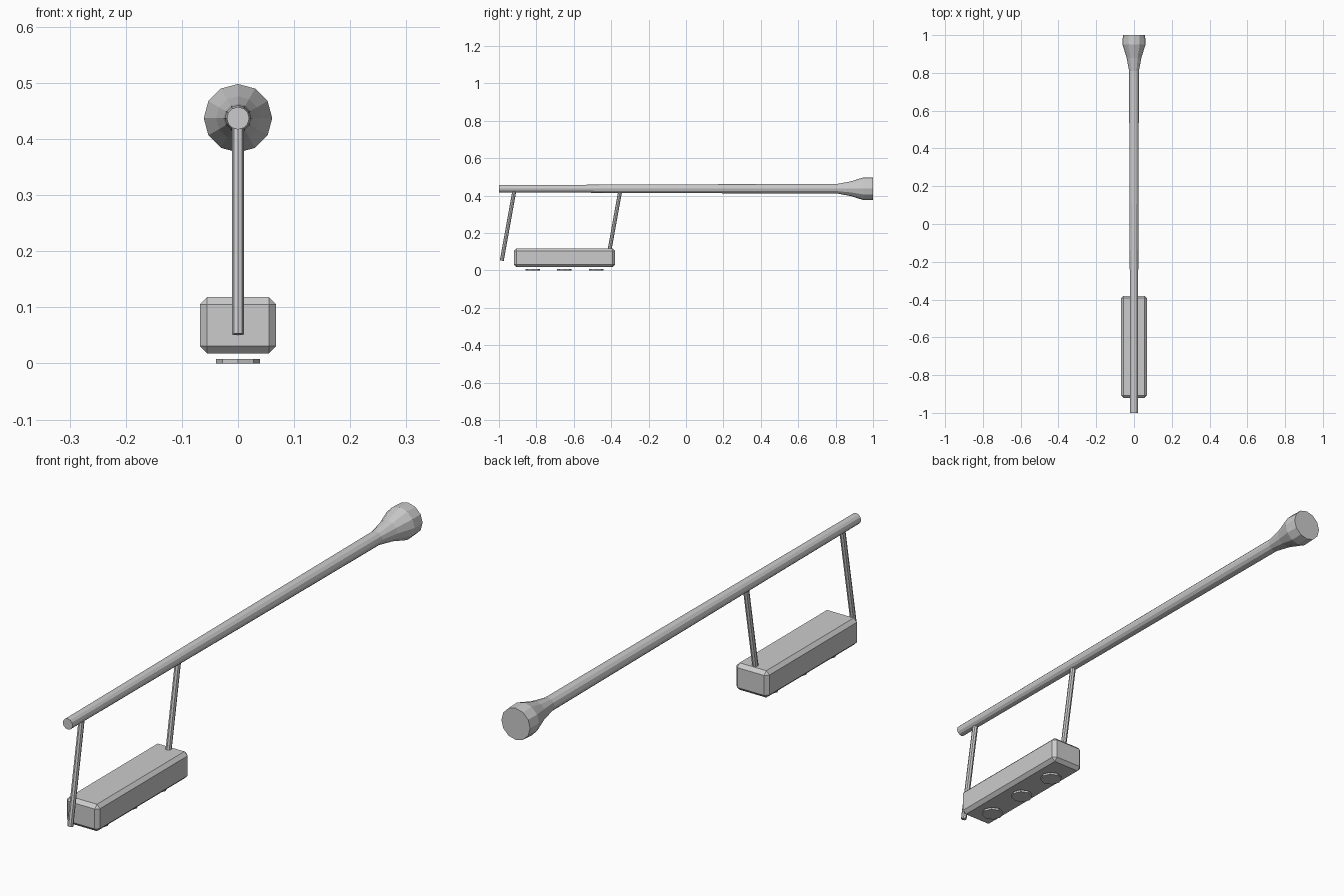
import bpy
import bmesh
import math
from mathutils import Vector

cube = bpy.data.objects.get("Cube")
if cube:
    bpy.data.objects.remove(cube, do_unlink=True)

grey = bpy.data.materials.new("plain grey")
grey.use_nodes = True
GREY = (0.6, 0.6, 0.6, 1)
grey.diffuse_color = GREY
grey.node_tree.nodes["Principled BSDF"].inputs["Base Color"].default_value = GREY


def finish(name, bm):
    bmesh.ops.recalc_face_normals(bm, faces=bm.faces)
    mesh = bpy.data.meshes.new(name)
    bm.to_mesh(mesh)
    bm.free()
    mesh.materials.append(grey)
    obj = bpy.data.objects.new(name, mesh)
    bpy.context.collection.objects.link(obj)
    return obj


def lathe(name, profile, sides, z):
    """Rings of (y, radius) around a lengthwise axis, capped at both ends."""
    bm = bmesh.new()
    rings = []
    for y, r in profile:
        angles = [math.tau * i / sides for i in range(sides)]
        rings.append([bm.verts.new((r * math.sin(a), y, z + r * math.cos(a))) for a in angles])
    for a, b in zip(rings, rings[1:]):
        for i in range(sides):
            j = (i + 1) % sides
            bm.faces.new((a[i], a[j], b[j], b[i]))
    bm.faces.new(rings[0])
    bm.faces.new(rings[-1])
    return finish(name, bm)


def rod(name, start, end, radius, sides):
    """Straight cylinder between two points."""
    start, end = Vector(start), Vector(end)
    bm = bmesh.new()
    bmesh.ops.create_cone(bm, cap_ends=True, segments=sides, radius1=radius,
                          radius2=radius, depth=(end - start).length)
    turn = (end - start).to_track_quat('Z', 'Y').to_matrix().to_4x4()
    bmesh.ops.transform(bm, matrix=turn, verts=bm.verts)
    bmesh.ops.translate(bm, vec=(start + end) / 2, verts=bm.verts)
    return finish(name, bm)


# Long tapered tube with a flared end
lathe("barrel", [(-1, 0.02), (-0.48, 0.0215), (0, 0.0235), (0.81, 0.026),
                 (0.88, 0.039), (0.95, 0.061), (1, 0.059)], 12, 0.437)

# Chamfered box slung below the tube
bm = bmesh.new()
bmesh.ops.create_cube(bm, size=1)
bmesh.ops.scale(bm, vec=(0.136, 0.54, 0.1), verts=bm.verts)
bmesh.ops.translate(bm, vec=(0, -0.65, 0.068), verts=bm.verts)
bmesh.ops.bevel(bm, geom=bm.edges[:], offset=0.013, segments=1, affect='EDGES')
finish("body_box", bm)

# Slanted struts
for name, y in (("front_strut", -0.918), ("rear_strut", -0.352)):
    rod(name, (0, y, 0.425), (0, y - 0.067, 0.052), 0.0105, 8)

# Row of thin discs under the box
for i in range(3):
    y = -0.82 + 0.17 * i
    rod(f"button_{i + 1}", (0, y, 0), (0, y, 0.008), 0.039, 8)
